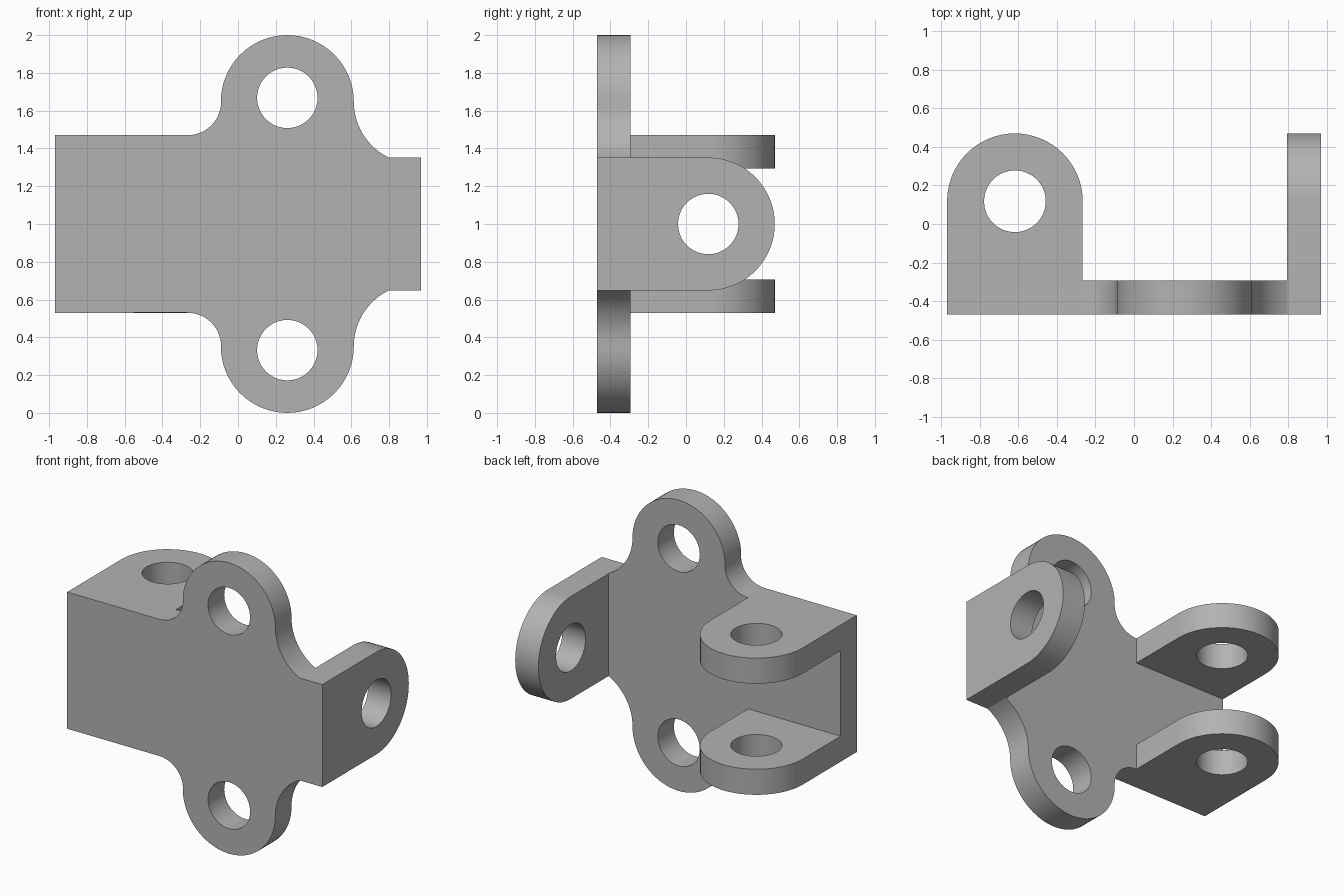
import bpy, bmesh, math
from mathutils import Matrix, Vector

default = bpy.data.objects.get("Cube")
if default:
    bpy.data.objects.remove(default, do_unlink=True)

W, D = 0.97, 0.47        # half width, half depth
T = 0.176                # sheet thickness
R, HOLE = 0.352, 0.16    # lug radius, hole radius
MID = 1.0                # height of the symmetry plane
BODY = 0.47              # half height of the wide side of the plate
LUG_X = 0.261

grey = bpy.data.materials.new("plain grey")
grey.use_nodes = True
grey.diffuse_color = (0.45, 0.45, 0.45, 1)
grey.node_tree.nodes["Principled BSDF"].inputs["Base Color"].default_value = grey.diffuse_color


def arc(cx, cy, r, start, end, steps=24):
    """Points on an arc, angles in degrees."""
    angles = [math.radians(start + (end - start) * i / steps) for i in range(steps + 1)]
    return [(cx + r * math.cos(a), cy + r * math.sin(a)) for a in angles]


def circle(cx, cy, r=HOLE):
    return arc(cx, cy, r, 0, 360, 48)[:-1]


def sheet(name, loops, origin, u, v, n):
    """Fill an outline with holes and thicken it by T along n."""
    u, v, n = Vector(u), Vector(v), Vector(n)
    bm = bmesh.new()
    edges = []
    for loop in loops:
        vs = [bm.verts.new(Vector(origin) + u * a + v * b) for a, b in loop]
        edges += [bm.edges.new((p, q)) for p, q in zip(vs, vs[1:] + vs[:1])]
    bmesh.ops.triangle_fill(bm, edges=edges, use_beauty=True)
    out = bmesh.ops.extrude_face_region(bm, geom=bm.faces[:])
    moved = [g for g in out["geom"] if isinstance(g, bmesh.types.BMVert)]
    bmesh.ops.translate(bm, verts=moved, vec=n * T)
    bmesh.ops.recalc_face_normals(bm, faces=bm.faces[:])
    mesh = bpy.data.meshes.new(name)
    bm.to_mesh(mesh)
    bm.free()
    mesh.materials.append(grey)
    obj = bpy.data.objects.new(name, mesh)
    bpy.context.collection.objects.link(obj)
    return obj


# Upper half of the plate outline, left to right, measured from the middle
lug_h = MID - R
sweep = 0.33             # radius of the wide fillet beside the right flange
drop = math.degrees(math.asin((lug_h - R) / sweep))
half = [(-W, BODY)]
half += arc(LUG_X - R - T, lug_h, lug_h - BODY, 270, 360, 12)
half += arc(LUG_X, lug_h, R, 180, 0, 32)[1:]
half += arc(LUG_X + R + sweep, lug_h, sweep, 180, 180 + drop, 12)[1:]
half += [(W, R)]
outline = half + [(a, -b) for a, b in reversed(half)]
lug_holes = [circle(LUG_X, s * 0.668) for s in (1, -1)]
plate = sheet("mounting_bracket", [outline] + lug_holes,
              (0, -D, MID), (1, 0, 0), (0, 0, 1), (0, 1, 0))

# Round-ended flange: base along a, reaching back along b
tab = [(-R, -D), (R, -D)] + arc(0, D - R, R, 0, 180, 32)
tab_loops = [tab, circle(0, D - R)]
flanges = [
    sheet("upper_flange", tab_loops, (R - W, 0, MID + BODY), (1, 0, 0), (0, 1, 0), (0, 0, -1)),
    sheet("lower_flange", tab_loops, (R - W, 0, MID - BODY), (1, 0, 0), (0, 1, 0), (0, 0, 1)),
    sheet("side_flange", tab_loops, (W, 0, MID), (0, 0, 1), (0, 1, 0), (-1, 0, 0)),
]

# Fuse the flanges into the plate as one folded solid
for flange in flanges:
    mod = plate.modifiers.new(flange.name, "BOOLEAN")
    mod.operation, mod.solver, mod.object = "UNION", "EXACT", flange
bpy.context.view_layer.objects.active = plate
plate.select_set(True)
for flange in flanges:
    bpy.ops.object.modifier_apply(modifier=flange.name)
for flange in flanges:
    bpy.data.objects.remove(flange, do_unlink=True)

bm = bmesh.new()
bm.from_mesh(plate.data)
bmesh.ops.remove_doubles(bm, verts=bm.verts[:], dist=0.0005)
bmesh.ops.recalc_face_normals(bm, faces=bm.faces[:])
bm.to_mesh(plate.data)
bm.free()
bpy.ops.object.shade_smooth_by_angle(angle=math.radians(25))
